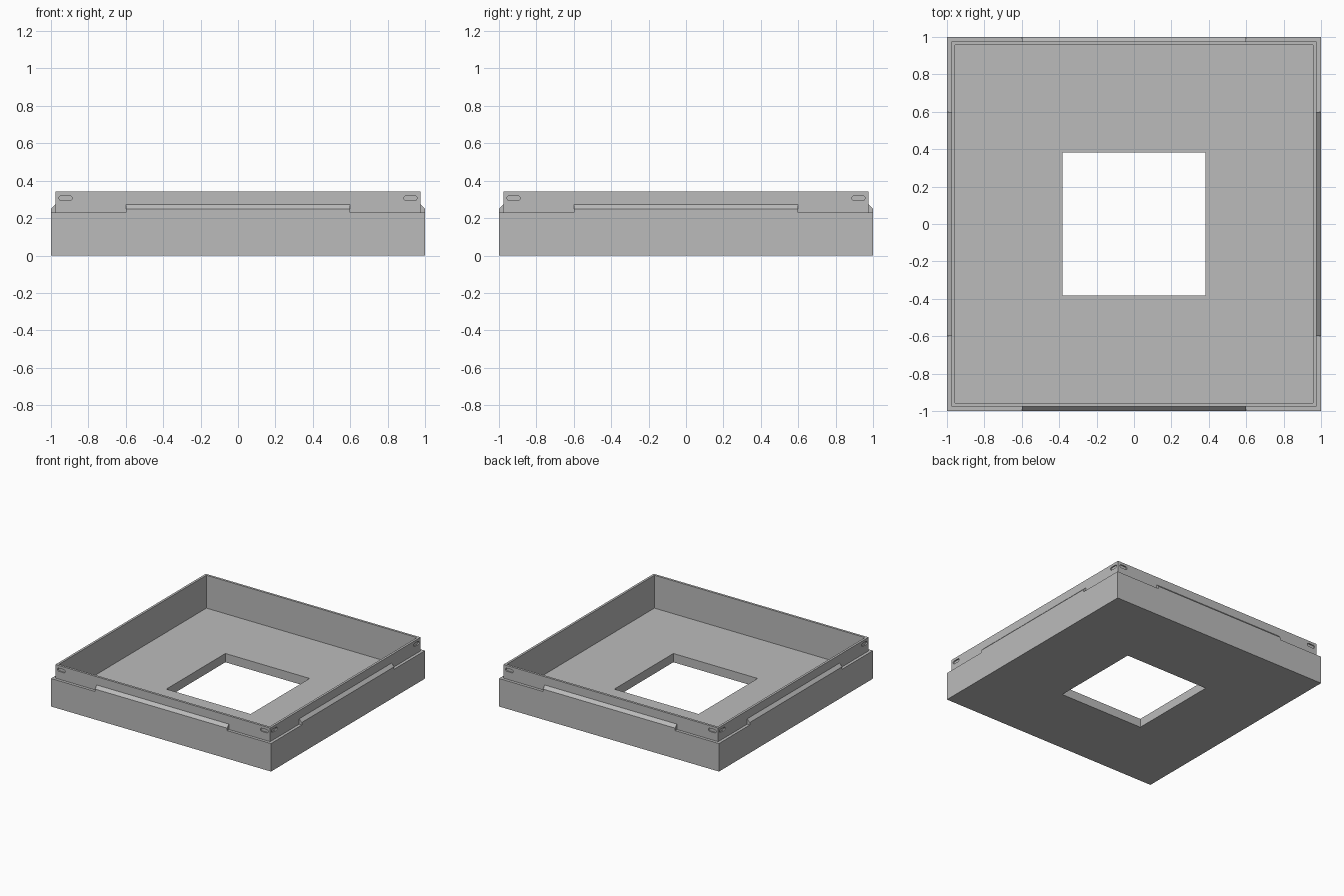
import bpy, bmesh, math
from mathutils import Matrix, Vector

cube = bpy.data.objects.get("Cube")
if cube:
    bpy.data.objects.remove(cube, do_unlink=True)

grey = bpy.data.materials.new("light grey plastic")
grey.use_nodes = True
colour = (0.5, 0.5, 0.5, 1)
grey.diffuse_color = colour
grey.node_tree.nodes["Principled BSDF"].inputs["Base Color"].default_value = colour


def make_object(name, bm):
    bmesh.ops.recalc_face_normals(bm, faces=bm.faces)
    mesh = bpy.data.meshes.new(name)
    bm.to_mesh(mesh)
    bm.free()
    mesh.materials.append(grey)
    obj = bpy.data.objects.new(name, mesh)
    bpy.context.collection.objects.link(obj)
    return obj


def square_sweep(name, profile):
    """Sweep a closed (half width, height) profile round a square."""
    bm = bmesh.new()
    rings = [[bm.verts.new((sx * w, sy * w, z))
              for sx, sy in ((-1, -1), (1, -1), (1, 1), (-1, 1))]
             for w, z in profile]
    for i, ring in enumerate(rings):
        after = rings[(i + 1) % len(rings)]
        for j in range(4):
            k = (j + 1) % 4
            bm.faces.new((ring[j], ring[k], after[k], after[j]))
    return make_object(name, bm)


def add_prism(bm, points, direction, turn):
    """Extrude a polygon along a direction, then turn it about z."""
    face = bm.faces.new([bm.verts.new(p) for p in points])
    result = bmesh.ops.extrude_face_region(bm, geom=[face], use_keep_orig=True)
    far = [v for v in result["geom"] if isinstance(v, bmesh.types.BMVert)]
    bmesh.ops.translate(bm, vec=direction, verts=far)
    bmesh.ops.rotate(bm, verts=list(face.verts) + far,
                     matrix=Matrix.Rotation(turn, 3, "Z"))


# Tray: floor with a square opening, thick base walls, thin stepped lip
LIP, INNER, LEDGE, TOP, FLOOR, HOLE = 0.976, 0.957, 0.23, 0.342, 0.072, 0.383
tray = square_sweep("tray", [
    (HOLE, 0), (1, 0), (1, LEDGE), (LIP, LEDGE),
    (LIP, TOP), (INNER, TOP), (INNER, FLOOR), (HOLE, FLOOR)])

# Shallow rounded slots near both ends of every lip side
bm = bmesh.new()
radius, half_run = 0.013, 0.022
for side in range(4):
    for sx in (-1, 1):
        outline = []
        for i in range(18):
            end = 1 if i < 9 else -1
            a = math.pi * (i - (0 if i < 9 else 1)) / 8 - math.pi / 2
            outline.append(Vector((sx * 0.922 + end * half_run + radius * math.cos(a),
                                   -0.99, 0.307 + radius * math.sin(a))))
        add_prism(bm, outline, (0, 0.024, 0), side * math.pi / 2)
cutter = make_object("slot_cutter", bm)
cutter.hide_render = True
cut = tray.modifiers.new("slots", "BOOLEAN")
cut.operation = "DIFFERENCE"
cut.solver = "EXACT"
cut.object = cutter
bpy.context.view_layer.objects.active = tray
bpy.ops.object.modifier_apply(modifier=cut.name)
bpy.data.objects.remove(cutter, do_unlink=True)

# Bevelled catch strip standing on the ledge of each side
for side, label in enumerate(("front", "left", "back", "right")):
    bm = bmesh.new()
    section = [(-0.6, -y, z) for y, z in
               ((1, LEDGE), (1, 0.25), (LIP, 0.274), (LIP, LEDGE))]
    add_prism(bm, section, (1.2, 0, 0), side * math.pi / 2)
    make_object(label + "_catch", bm)
